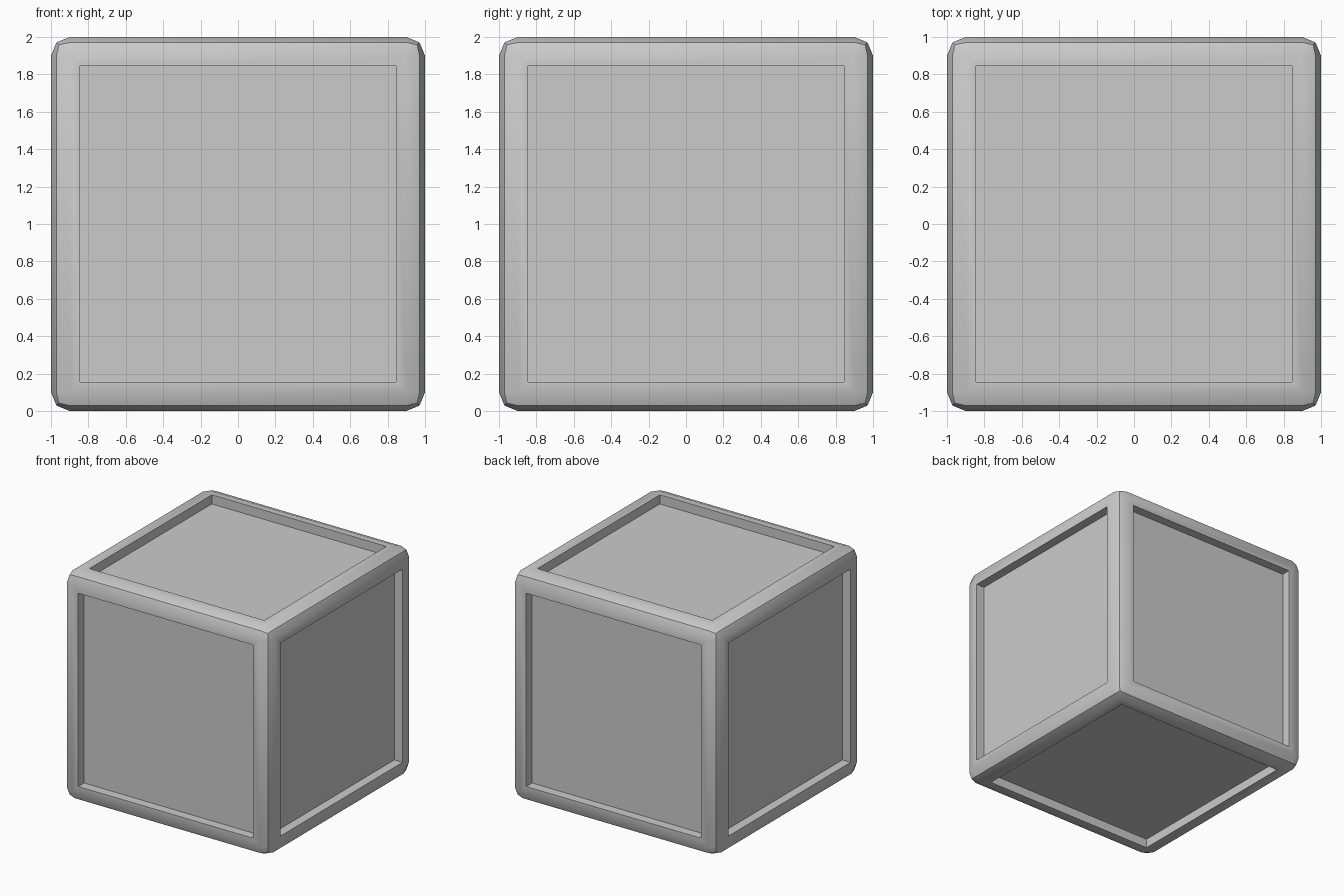
import bpy, bmesh, math

if "Cube" in bpy.data.objects:
    bpy.data.objects.remove(bpy.data.objects["Cube"])

# Cube with two-step rounded edges
bm = bmesh.new()
bmesh.ops.create_cube(bm, size=2)
bmesh.ops.translate(bm, verts=bm.verts, vec=(0, 0, 1))
bmesh.ops.bevel(bm, geom=bm.edges[:], offset=0.1, offset_type='OFFSET',
                segments=2, profile=0.5, affect='EDGES', clamp_overlap=True)

# Frame border and recessed panel on each of the six sides
bm.normal_update()
sides = [f for f in bm.faces if f.calc_area() > 1]
bmesh.ops.inset_individual(bm, faces=sides, thickness=0.08)
for f in sides:
    normal = f.normal.copy()
    panel = bmesh.ops.extrude_discrete_faces(bm, faces=[f])["faces"][0]
    # Walls joining the border to the sunken panel
    bmesh.ops.translate(bm, verts=panel.verts[:], vec=normal * -0.08)
bmesh.ops.recalc_face_normals(bm, faces=bm.faces[:])

mesh = bpy.data.meshes.new("panelled_cube")
bm.to_mesh(mesh)
bm.free()
cube = bpy.data.objects.new("panelled_cube", mesh)
bpy.context.collection.objects.link(cube)

# Smooth rounded border, crisp ridges and panel edges
bpy.context.view_layer.objects.active = cube
cube.select_set(True)
bpy.ops.object.shade_smooth_by_angle(angle=math.radians(30))
